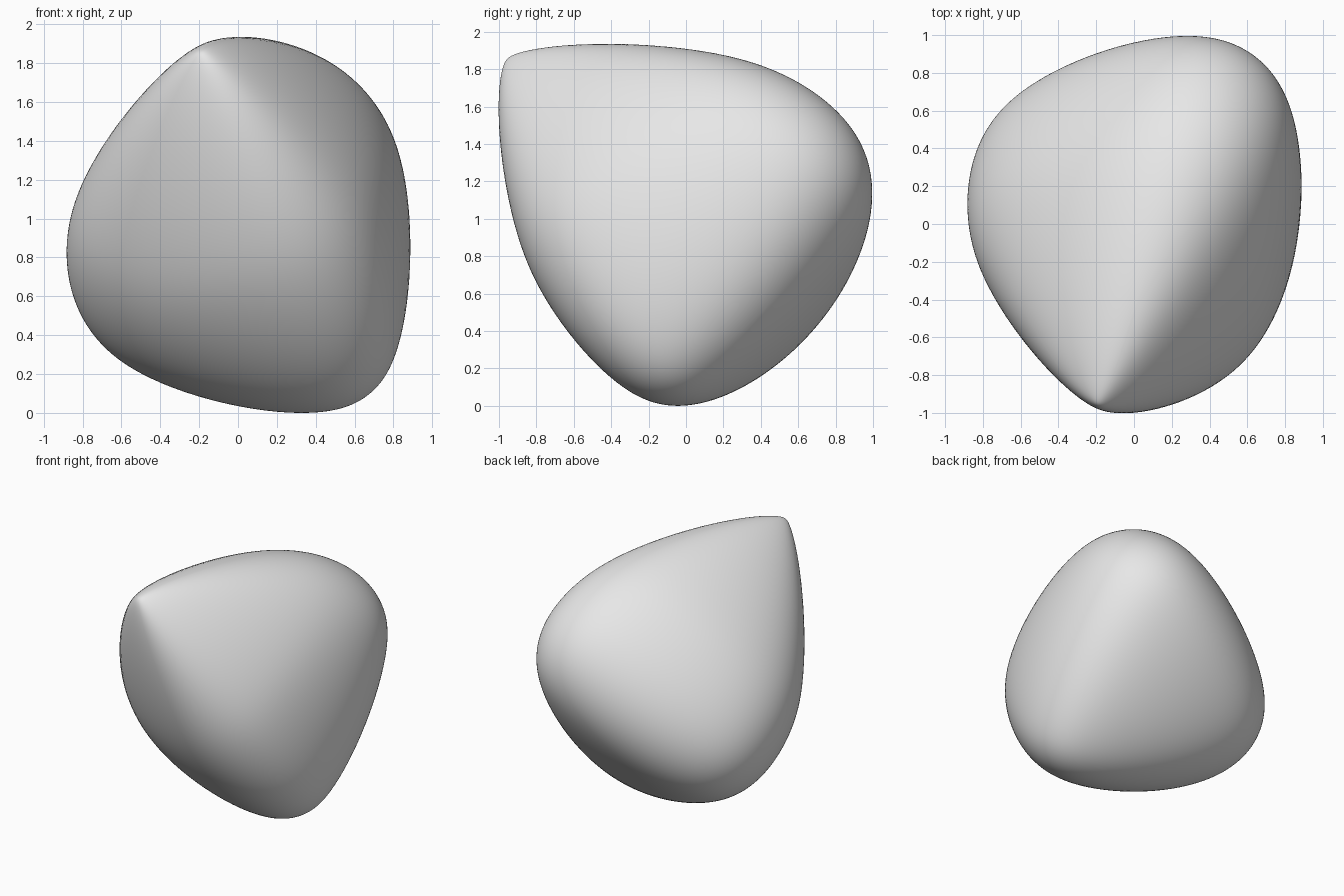
import bpy
import bmesh
from mathutils import Vector

cube = bpy.data.objects.get("Cube")
if cube:
    bpy.data.objects.remove(cube, do_unlink=True)

# Balls blended into one bulging four-cornered body: centre, radius
BALLS = [
    (Vector((-0.18, -0.925, 0.86)), 0.04),   # sharp tip
    (Vector((0.36, 0.52, 0.22)), 0.46),      # back corner
    (Vector((-0.40, 0.28, -0.28)), 0.42),    # side corner
    (Vector((0.46, -0.08, -0.605)), 0.34),   # bottom corner
    (Vector((0.23, -0.46, 0.02)), 0.42),     # ridge from tip to bottom
    (Vector((0.20, 0.08, 0.49)), 0.40),      # ridge from tip to back
    (Vector((-0.40, -0.10, 0.02)), 0.40),    # ridge from tip to side
    (Vector((-0.14, 0.43, -0.12)), 0.34),    # ridge from side to back
    (Vector((-0.16, 0.04, -0.40)), 0.38),    # ridge from side to bottom
    (Vector((0, 0, 0)), 0.72),               # core that swells the faces
]
BLEND = 10


def blended_point(n):
    """Surface point whose outward normal is n, on the soft hull of the balls."""
    reach = [max(0.0, r + n.dot(c)) for c, r in BALLS]
    total = sum(t ** BLEND for t in reach) ** (1 / BLEND)
    point = Vector()
    for t, (c, r) in zip(reach, BALLS):
        point += (t / total) ** (BLEND - 1) * (c + r * n)
    return point


# Rounded body shaped from a sphere, standing on the ground
bm = bmesh.new()
bmesh.ops.create_icosphere(bm, subdivisions=6, radius=1)
for v in bm.verts:
    v.co = blended_point(v.co.normalized())
ground = min(v.co.z for v in bm.verts)
bmesh.ops.translate(bm, verts=bm.verts, vec=(0, 0, -ground))

mesh = bpy.data.meshes.new("rounded_body")
bm.to_mesh(mesh)
bm.free()
body = bpy.data.objects.new("rounded_body", mesh)
bpy.context.collection.objects.link(body)

# Plain grey
grey = bpy.data.materials.new("light_grey")
grey.use_nodes = True
colour = (0.8, 0.8, 0.8, 1)
grey.diffuse_color = colour
grey.node_tree.nodes["Principled BSDF"].inputs["Base Color"].default_value = colour
mesh.materials.append(grey)

bpy.context.view_layer.objects.active = body
body.select_set(True)
bpy.ops.object.shade_smooth()
